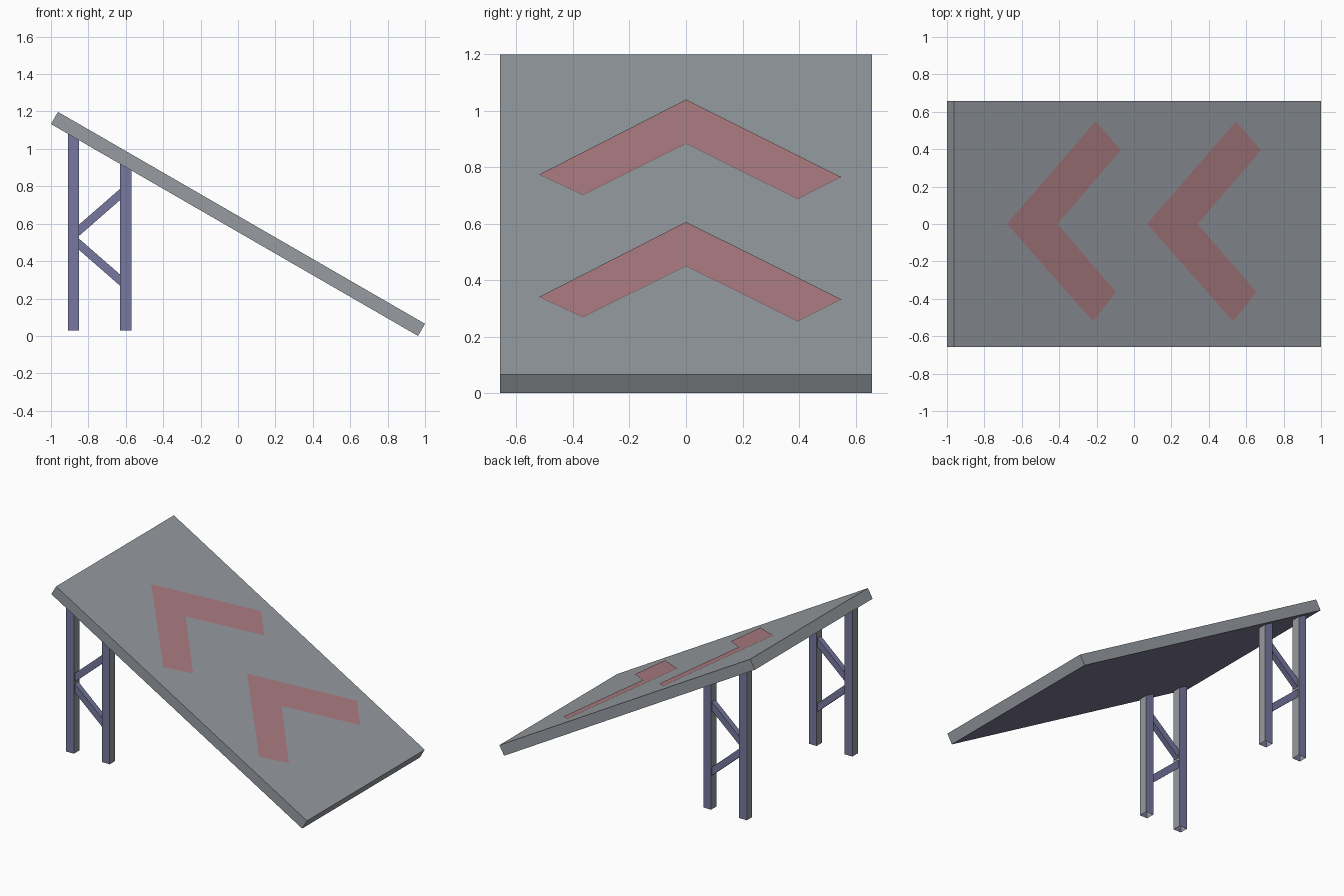
import bpy, bmesh, math

if "Cube" in bpy.data.objects:
    bpy.data.objects.remove(bpy.data.objects["Cube"])

SLOPE = math.tan(math.radians(30))
LENGTH, THICK, HALF_Y = 2.266, 0.075, 0.658
END_X = THICK * math.sin(math.radians(30))
END_Z = THICK * math.cos(math.radians(30))
RISE = LENGTH * 0.5


def material(name, rgb):
    m = bpy.data.materials.new(name)
    m.diffuse_color = (*rgb, 1)
    m.use_nodes = True
    m.node_tree.nodes["Principled BSDF"].inputs["Base Color"].default_value = m.diffuse_color
    return m


def make(name, bm, mats):
    mesh = bpy.data.meshes.new(name)
    bm.to_mesh(mesh)
    bm.free()
    obj = bpy.data.objects.new(name, mesh)
    bpy.context.collection.objects.link(obj)
    for m in mats:
        mesh.materials.append(m)
    return obj


def prism(name, profile, y0, y1, mats, second=None, open_bottom=False):
    """Extrude an x-z profile along y; faces passing second() get material 2."""
    bm = bmesh.new()
    face = bm.faces.new([bm.verts.new((x, y0, z)) for x, z in profile])
    ext = bmesh.ops.extrude_face_region(bm, geom=[face], use_keep_orig=True)
    verts = [v for v in ext["geom"] if isinstance(v, bmesh.types.BMVert)]
    bmesh.ops.translate(bm, verts=verts, vec=(0, y1 - y0, 0))
    bmesh.ops.recalc_face_normals(bm, faces=bm.faces)
    bm.normal_update()
    for f in bm.faces:
        if second and second(f.normal):
            f.material_index = 1
    if open_bottom:
        low = [f for f in bm.faces if f.normal.z < -0.9]
        bmesh.ops.delete(bm, geom=low, context="FACES")
    return make(name, bm, mats)


def under(x):
    return RISE - SLOPE * (x + 1)


def top(x):
    return RISE + END_Z - SLOPE * (x + 1 - END_X)


deck_grey = material("deck_grey", (0.31, 0.335, 0.36))
deck_dark = material("deck_underside", (0.19, 0.175, 0.27))
steel = material("blue_steel", (0.185, 0.185, 0.35))
steel_grey = material("grey_steel", (0.31, 0.32, 0.34))
red = material("red_paint", (0.42, 0.21, 0.23))

# Sloped deck with a darker underside
prism("ramp_deck", [(-1, RISE), (1 - END_X, 0), (1, END_Z),
                    (-1 + END_X, RISE + END_Z)], -HALF_Y, HALF_Y,
      [deck_grey, deck_dark], lambda n: n.z < -0.8)

# Support frames, one on each side: hollow posts with grey inner and outer sides
for side, y in (("front", -0.59), ("back", 0.59)):
    for pos, x in (("outer", -0.91), ("inner", -0.63)):
        prism(f"{side}_{pos}_post",
              [(x, 0.03), (x + 0.06, 0.03),
               (x + 0.06, under(x + 0.06)), (x, under(x))],
              y - 0.03, y + 0.03, [steel, steel_grey],
              lambda n: abs(n.x) > 0.9, open_bottom=True)
    for pos, za, zb in (("upper", 0.535, 0.727), ("lower", 0.46, 0.268)):
        prism(f"{side}_{pos}_brace",
              [(-0.85, za), (-0.63, zb), (-0.63, zb + 0.06), (-0.85, za + 0.06)],
              y - 0.02, y + 0.02, [steel])

# Painted chevrons lying just above the deck
ARROW = [(0, 0), (0.46, -0.52), (0.585, -0.365), (0.27, 0),
         (0.61, 0.395), (0.475, 0.55)]
for name, x0 in (("upper_chevron", -0.68), ("lower_chevron", 0.07)):
    bm = bmesh.new()
    v = [bm.verts.new((x0 + x, y, top(x0 + x) + 0.004)) for x, y in ARROW]
    for ids in ((0, 1, 2, 3), (0, 3, 4, 5)):
        bm.faces.new([v[i] for i in ids])
    make(name, bm, [red])
